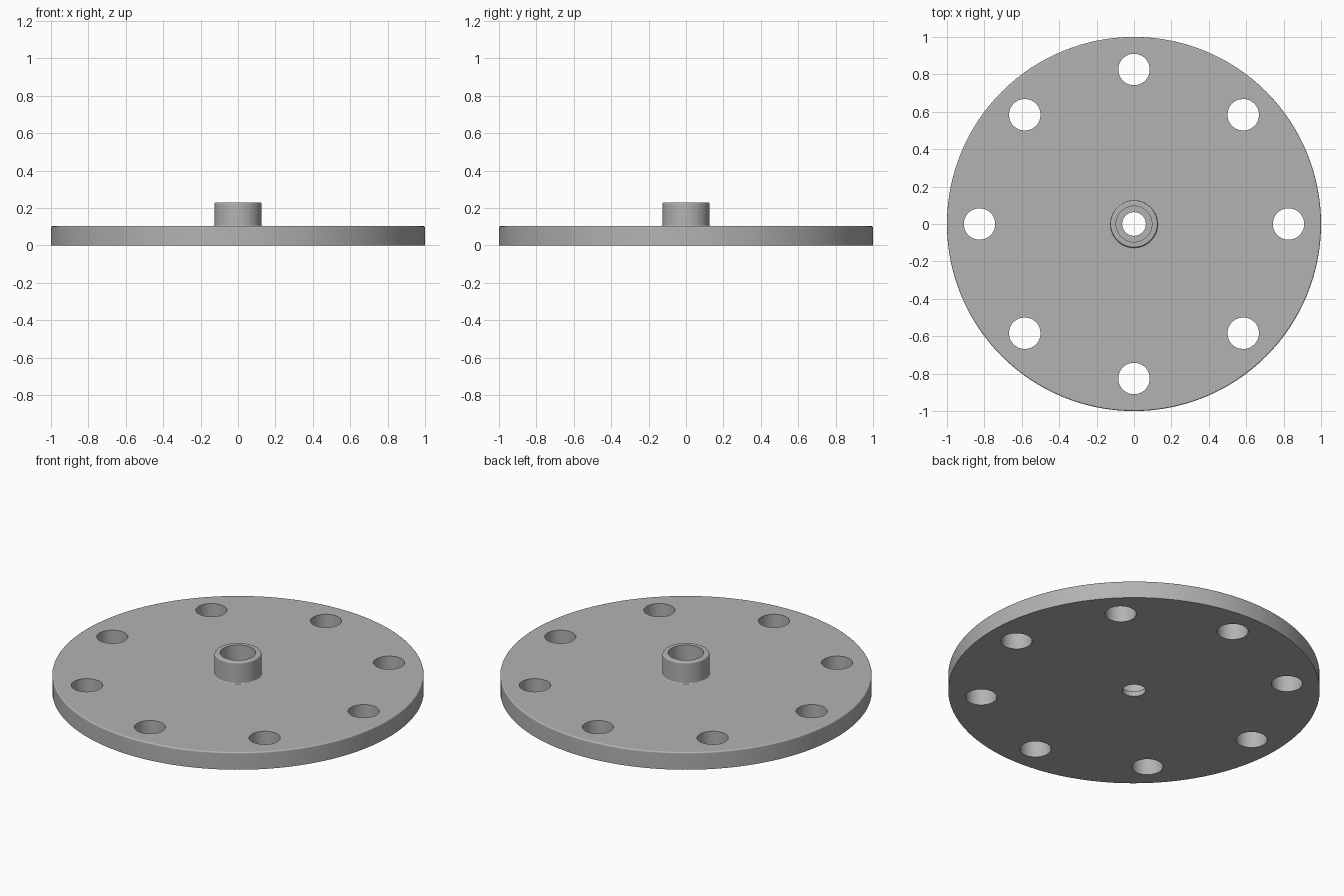
import bpy, bmesh, math
from mathutils import Matrix, Vector

cube = bpy.data.objects.get("Cube")
if cube:
    bpy.data.objects.remove(cube, do_unlink=True)

DISC_R, DISC_TOP = 1.0, 0.103
HUB_R, HUB_TOP = 0.126, 0.23
BORE_R, POCKET_R, POCKET_Z = 0.063, 0.096, 0.03
BOLT_R, BOLT_CIRCLE, BOLTS = 0.084, 0.826, 8
SEGMENTS = 128

metal = bpy.data.materials.new("plain grey")
metal.use_nodes = True
grey = (0.45, 0.45, 0.45, 1)
metal.diffuse_color = grey
metal.node_tree.nodes["Principled BSDF"].inputs["Base Color"].default_value = grey


def arc(cx, cz, r, start, end, steps=4):
    """Profile points of a rounded edge, angles in degrees."""
    angles = [math.radians(start + (end - start) * i / steps) for i in range(steps + 1)]
    return [(cx + r * math.cos(a), cz + r * math.sin(a)) for a in angles]


def add_object(name, bm):
    bmesh.ops.recalc_face_normals(bm, faces=bm.faces)
    mesh = bpy.data.meshes.new(name)
    bm.to_mesh(mesh)
    bm.free()
    mesh.materials.append(metal)
    obj = bpy.data.objects.new(name, mesh)
    bpy.context.collection.objects.link(obj)
    return obj


# Flange and hub: one closed cross-section turned around the z axis
e, f = 0.008, 0.006
profile = [(BORE_R, 0), (DISC_R, 0)]
profile += arc(DISC_R - e, DISC_TOP - e, e, 0, 90)
profile += arc(HUB_R + f, DISC_TOP + f, f, 270, 180)
profile += arc(HUB_R - e, HUB_TOP - e, e, 0, 90)
profile += [(POCKET_R, HUB_TOP), (POCKET_R, POCKET_Z), (BORE_R, POCKET_Z)]

bm = bmesh.new()
rings = []
for s in range(SEGMENTS):
    a = math.tau * s / SEGMENTS
    rings.append([bm.verts.new((r * math.cos(a), r * math.sin(a), z)) for r, z in profile])
n = len(profile)
for s in range(SEGMENTS):
    here, there = rings[s], rings[(s + 1) % SEGMENTS]
    for i in range(n):
        j = (i + 1) % n
        bm.faces.new((here[i], there[i], there[j], here[j]))
flange = add_object("flange_with_hub", bm)

# Cutters for the ring of bolt holes
bm = bmesh.new()
for k in range(BOLTS):
    a = math.tau * k / BOLTS
    place = Matrix.Translation(Vector((math.cos(a), math.sin(a), 0)) * BOLT_CIRCLE)
    bmesh.ops.create_cone(bm, cap_ends=True, segments=48, radius1=BOLT_R,
                          radius2=BOLT_R, depth=1, matrix=place)
cutter = add_object("bolt_hole_cutter", bm)
cutter.hide_render = True
cutter.hide_set(True)

cut = flange.modifiers.new("bolt_holes", "BOOLEAN")
cut.operation = "DIFFERENCE"
cut.solver = "EXACT"
cut.object = cutter

# Apply the cut, then shade smooth with crisp rims
bpy.ops.object.select_all(action="DESELECT")
flange.select_set(True)
bpy.context.view_layer.objects.active = flange
bpy.ops.object.modifier_apply(modifier=cut.name)
bpy.data.objects.remove(cutter, do_unlink=True)
bpy.ops.object.shade_smooth_by_angle(angle=math.radians(35))
weighted = flange.modifiers.new("clean_shading", "WEIGHTED_NORMAL")
weighted.keep_sharp = True
